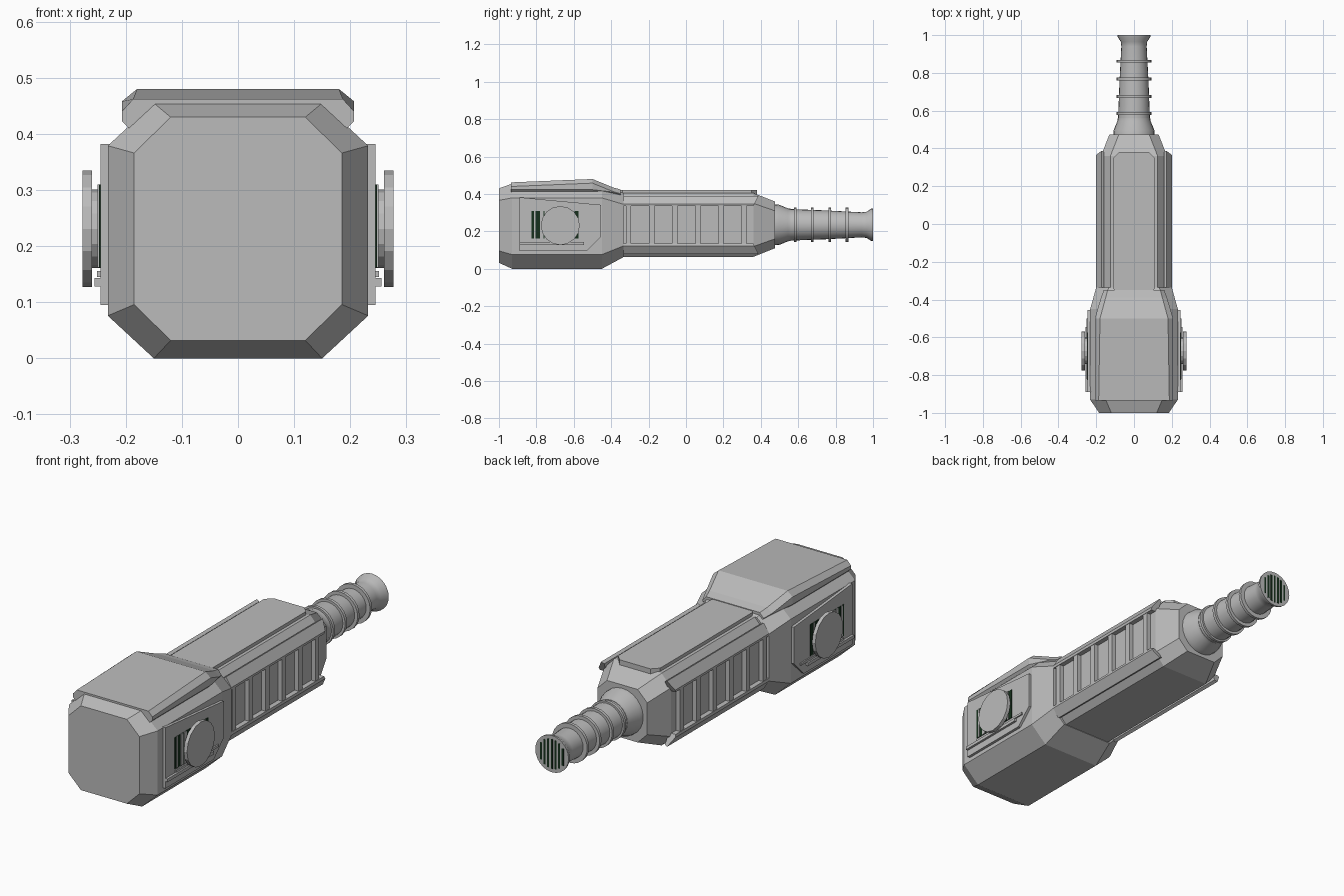
import bpy, bmesh, math
from mathutils import Vector

if "Cube" in bpy.data.objects:
    bpy.data.objects.remove(bpy.data.objects["Cube"])

def material(name, color):
    m = bpy.data.materials.new(name)
    m.diffuse_color = (*color, 1)
    m.use_nodes = True
    m.node_tree.nodes["Principled BSDF"].inputs["Base Color"].default_value = m.diffuse_color
    return m

GREY = material("light_grey", (0.5, 0.5, 0.5))
DARK = material("dark_green", (0.008, 0.03, 0.012))
CZ = 0.235

def finish(name, bm, mat=GREY, smooth=False):
    bmesh.ops.recalc_face_normals(bm, faces=bm.faces[:])
    me = bpy.data.meshes.new(name)
    bm.to_mesh(me)
    bm.free()
    me.materials.append(mat)
    ob = bpy.data.objects.new(name, me)
    bpy.context.collection.objects.link(ob)
    if smooth:
        bpy.ops.object.select_all(action='DESELECT')
        ob.select_set(True)
        bpy.context.view_layer.objects.active = ob
        bpy.ops.object.shade_smooth_by_angle(angle=math.radians(30))
    return ob

def loft(name, rings, mat=GREY, smooth=False):
    """Skin equal-length point loops and cap both ends."""
    bm = bmesh.new()
    loops = [[bm.verts.new(p) for p in r] for r in rings]
    n = len(loops[0])
    for a, b in zip(loops, loops[1:]):
        for i in range(n):
            j = (i + 1) % n
            bm.faces.new((a[i], a[j], b[j], b[i]))
    bm.faces.new(loops[0])
    bm.faces.new(loops[-1])
    return finish(name, bm, mat, smooth)

def octagon(y, hx, z0, z1, cx, cz):
    return [(hx, y, z0 + cz), (hx, y, z1 - cz), (hx - cx, y, z1), (cx - hx, y, z1),
            (-hx, y, z1 - cz), (-hx, y, z0 + cz), (cx - hx, y, z0), (hx - cx, y, z0)]

def side_plate(name, outline, s, x0, x1, mat=GREY, inset=0.0):
    """Extrude a y,z outline outward along x, optionally shrinking the outer face."""
    c = sum((Vector(p) for p in outline), Vector((0, 0))) / len(outline)
    outer = [Vector(p) + (c - Vector(p)).normalized() * inset for p in outline]
    return loft(name, [[(s * x0, y, z) for y, z in outline],
                       [(s * x1, y, z) for y, z in outer]], mat)

def side_box(name, s, x0, x1, y0, y1, z0, z1, mat=GREY):
    return side_plate(name, [(y0, z0), (y1, z0), (y1, z1), (y0, z1)], s, x0, x1, mat)

def lathe(name, profile, n=24, mat=GREY):
    """Revolve y,radius pairs around the long axis."""
    return loft(name, [[(r * math.cos(2 * math.pi * i / n), y,
                         CZ + r * math.sin(2 * math.pi * i / n)) for i in range(n)]
                       for y, r in profile], mat, True)

# Main shells
loft("head_shell", [octagon(-1.0, 0.185, 0.032, 0.43, 0.065, 0.064),
                    octagon(-0.93, 0.232, 0.0, 0.455, 0.082, 0.076),
                    octagon(-0.45, 0.232, 0.0, 0.455, 0.082, 0.076),
                    octagon(-0.335, 0.2, 0.062, 0.405, 0.065, 0.06)])
loft("handle_shell", [octagon(-0.36, 0.175, 0.064, 0.405, 0.05, 0.055),
                      octagon(0.36, 0.175, 0.064, 0.405, 0.05, 0.055),
                      octagon(0.475, 0.13, 0.11, 0.36, 0.05, 0.05)])

# Roof plate over the head
def roof(y, top, bottom, w_top, w_side):
    return [(-w_top, y, top), (-w_side, y, top - 0.022), (-w_side, y, bottom + 0.015),
            (-w_side + 0.015, y, bottom), (w_side - 0.015, y, bottom),
            (w_side, y, bottom + 0.015), (w_side, y, top - 0.022), (w_top, y, top)]
loft("head_roof", [roof(-0.935, 0.462, 0.408, 0.187, 0.207),
                   roof(-0.50, 0.48, 0.408, 0.18, 0.207),
                   roof(-0.39, 0.435, 0.395, 0.15, 0.175),
                   roof(-0.35, 0.424, 0.385, 0.14, 0.16)])

# Raised panel along the handle top, with clipped corners
top_outline = [(-0.11, -0.34), (-0.085, -0.37), (0.085, -0.37), (0.11, -0.34),
               (0.11, 0.35), (0.08, 0.38), (-0.08, 0.38), (-0.11, 0.35)]
loft("handle_top_panel", [[(x, y, z) for x, y in top_outline] for z in (0.37, 0.421)])

for s, side in ((1, "right"), (-1, "left")):
    # Flared rails above and below the grip
    for up, label in ((1, "upper"), (-1, "lower")):
        prof = [(0.165, 0.1), (0.198, 0.1), (0.2, 0.112), (0.172, 0.155), (0.158, 0.148)]
        loft(f"{side}_{label}_rail",
             [[(s * x, y + k * (d - 0.1), CZ + up * d) for x, d in prof]
              for y, k in ((-0.335, 0), (0.36, 0.5))])
    # Grip ribs
    for i in range(6):
        y = -0.307 + i * 0.1235
        side_box(f"{side}_grip_rib_{i}", s, 0.165, 0.196, y - 0.014, y + 0.014, 0.13, 0.34)

    # Side plate on the head
    side_plate(f"{side}_head_plate",
               [(-0.89, 0.095), (-0.53, 0.095), (-0.455, 0.17), (-0.455, 0.342), (-0.89, 0.382)],
               s, 0.225, 0.245)
    # Vent behind the dial
    side_box(f"{side}_vent", s, 0.24, 0.2475, -0.825, -0.575, 0.162, 0.31, DARK)
    for y in (-0.808, -0.772, -0.748, -0.60):
        w = 0.004 if y in (-0.808, -0.60) else 0.009
        side_box(f"{side}_vent_slat", s, 0.24, 0.25, y - w, y + w, 0.162, 0.31)
    # Trim bars under the vent
    side_box(f"{side}_long_trim", s, 0.24, 0.256, -0.89, -0.545, 0.128, 0.143)
    side_box(f"{side}_short_trim", s, 0.24, 0.251, -0.82, -0.50, 0.145, 0.156)
    # Dial on a hub
    for name, r, x0, x1 in (("dial_hub", 0.07, 0.24, 0.262), ("dial", 0.104, 0.26, 0.277)):
        ring = [(-0.672 + r * math.cos(math.pi * i / 8), 0.231 + r * math.sin(math.pi * i / 8))
                for i in range(16)]
        side_plate(f"{side}_{name}", ring, s, x0, x1)

# Neck and hose
lathe("neck_collar", [(0.46, 0.11), (0.497, 0.108), (0.545, 0.088), (0.56, 0.086)])
lathe("hose", [(0.54, 0.085), (0.75, 0.077), (0.94, 0.067), (0.965, 0.07),
               (0.99, 0.086), (1.0, 0.087)])
for i, y in enumerate((0.585, 0.675, 0.768, 0.861)):
    lathe(f"hose_ring_{i}", [(y - 0.007, 0.06), (y - 0.007, 0.092),
                             (y + 0.007, 0.092), (y + 0.007, 0.06)])

# Dark slots in the hose mouth
for i in range(-3, 4):
    x, h = i * 0.019, math.sqrt(0.07 ** 2 - (i * 0.019) ** 2)
    loft(f"mouth_slot_{i + 3}", [[(x - 0.005, y, CZ - h), (x + 0.005, y, CZ - h),
                                  (x + 0.005, y, CZ + h), (x - 0.005, y, CZ + h)]
                                 for y in (0.995, 1.001)], DARK)
